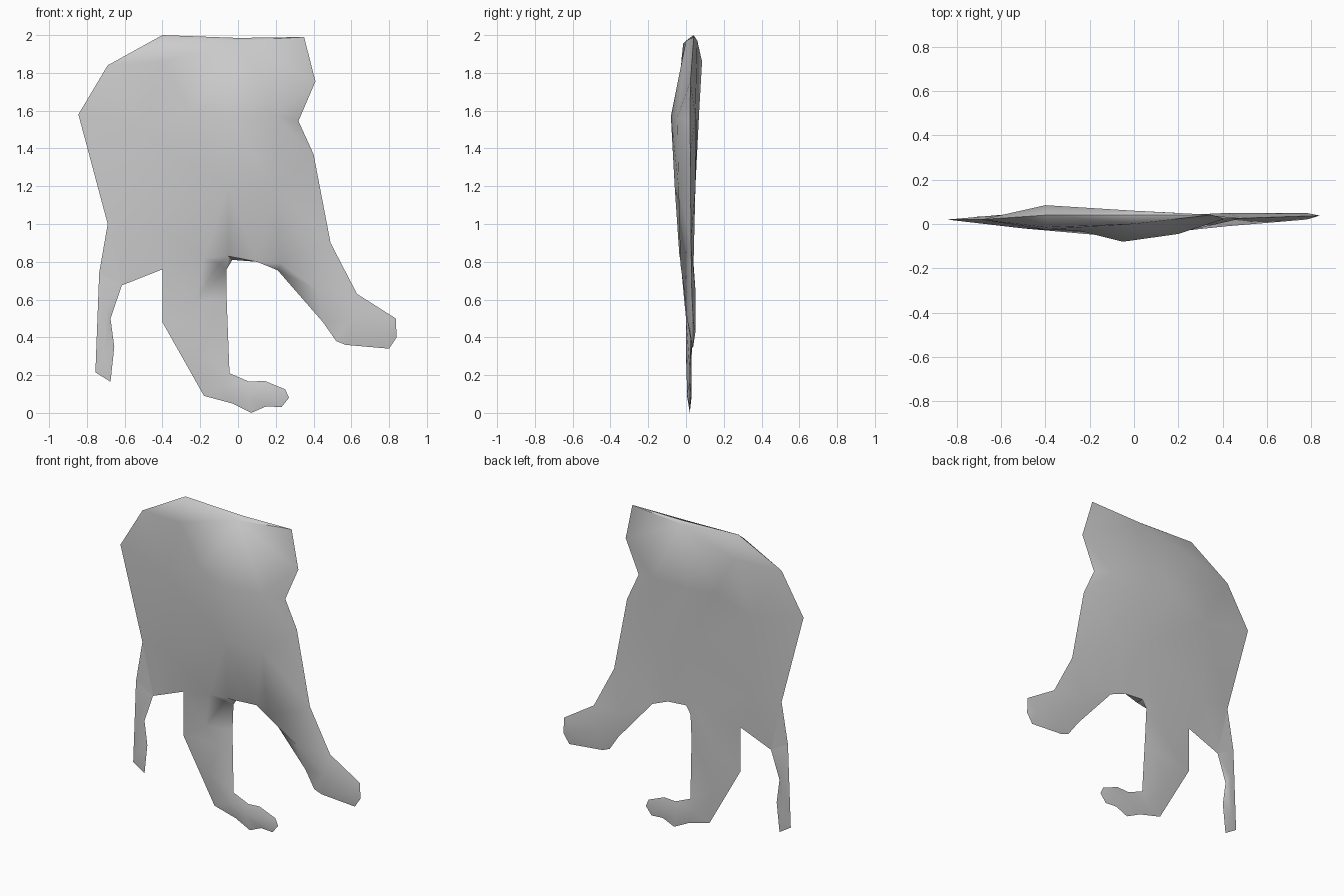
import bpy
import bmesh
from mathutils import Vector
from mathutils.geometry import delaunay_2d_cdt

cube = bpy.data.objects.get("Cube")
if cube:
    bpy.data.objects.remove(cube, do_unlink=True)

CM = 0.01  # profiles below are in hundredths of a unit


def make_material(name, colour):
    material = bpy.data.materials.new(name)
    material.use_nodes = True
    material.diffuse_color = colour
    shader = material.node_tree.nodes["Principled BSDF"]
    shader.inputs["Base Color"].default_value = colour
    return material


def default_rim_depth(x, z):
    """Depth of the pinched edge where the front and back skins meet."""
    depth = 2 + max(0, x - 30) / 30
    return depth + 2 if z > 195 else depth


def build_skin(name, outline, bulges, material):
    """Fill an outline twice, front and back, pushed apart at the bulge points."""
    points = []
    for x, z, *depth in outline:
        y = depth[0] if depth else default_rim_depth(x, z)
        points.append((x, z, y, y))
    points += bulges

    flat = [Vector((p[0], p[1])) for p in points]
    loop = list(range(len(outline)))
    verts, _, faces, origins, _, _ = delaunay_2d_cdt(flat, [], [loop], 1, 0.001)

    bm = bmesh.new()
    for side in ("front", "back"):
        layer = []
        for co, origin in zip(verts, origins):
            source = points[origin[0]]
            y = source[2] if side == "front" else source[3]
            layer.append(bm.verts.new((co.x * CM, y * CM, co.y * CM)))
        for face in faces:
            corners = [layer[i] for i in face]
            bm.faces.new(corners if side == "front" else corners[::-1])

    # Weld the two skins along the rim
    bmesh.ops.remove_doubles(bm, verts=bm.verts, dist=0.0005)
    bmesh.ops.recalc_face_normals(bm, faces=bm.faces)
    mesh = bpy.data.meshes.new(name)
    bm.to_mesh(mesh)
    bm.free()
    mesh.materials.append(material)

    obj = bpy.data.objects.new(name, mesh)
    bpy.context.collection.objects.link(obj)
    bpy.ops.object.select_all(action="DESELECT")
    obj.select_set(True)
    bpy.context.view_layer.objects.active = obj
    bpy.ops.object.shade_smooth_by_angle(angle=0.9)
    return obj


# Outline sections, counter-clockwise: x, z and an optional rim depth
right_flank = [(-40, 200), (-69, 184), (-84.5, 158), (-69, 100)]
right_strip = [(-73.5, 74), (-75.5, 21.5), (-67.5, 16.5), (-65.5, 35),
               (-67.5, 50), (-61.5, 67.5)]
middle_leg = [(-40, 76), (-40, 48), (-18, 9)]
middle_foot = [(-3, 5), (7, 0), (15, 3.5), (23, 3), (27, 8), (25, 12.5),
               (14, 17), (6, 16.5), (-4.5, 21)]
crotch = [(-6, 60, 3), (-6, 76, 4), (-3, 81, 4), (10, 80, 4)]
left_limb = [(21, 75.5, 4), (45, 48, 4), (52, 38), (57, 36), (80, 34), (84, 40),
             (83.5, 50), (63, 63), (49, 90)]
left_flank = [(40, 137), (32, 154.5), (41, 175.5), (35, 199), (0, 198.5)]

# Bulge points: x, z, front depth, back depth
body_bulges = [(-40, 195.5, -1.5, 6), (-40, 186, -2.5, 8.5), (0, 197, 0, 6),
               (-5, 157, -8, 6), (-25, 160, -3, 7), (-50, 150, -2, 5),
               (20, 157, -4.5, 5), (-5, 120, -6, 5), (20, 120, -4, 5),
               (-50, 100, 0, 4)]
hem_bulges = [(-18, 82, -3, 4), (-5, 83, -3.5, 4), (-10, 79, 0, 4),
              (23, 79, -3, 4)]
limb_bulges = [(42, 65, -1, 5), (60, 50, 0.5, 5), (78, 43, 2, 5),
               (-70, 55, 1, 3.5), (-71, 30, 1, 3)]
leg_bulges = [(-22, 60, -1, 4), (-13.5, 50, 0, 4), (-20, 30, 0, 3),
              (-8, 14, 0.5, 3), (5, 9, 0.5, 3), (18, 10, 0.5, 3)]

# Torn hanging skin with two side limbs and a bent middle leg
grey = make_material("plain grey", (0.6, 0.6, 0.6, 1))
build_skin(
    "hanging_skin",
    right_flank + right_strip + middle_leg + middle_foot + crotch
    + left_limb + left_flank,
    body_bulges + hem_bulges + limb_bulges + leg_bulges,
    grey,
)
